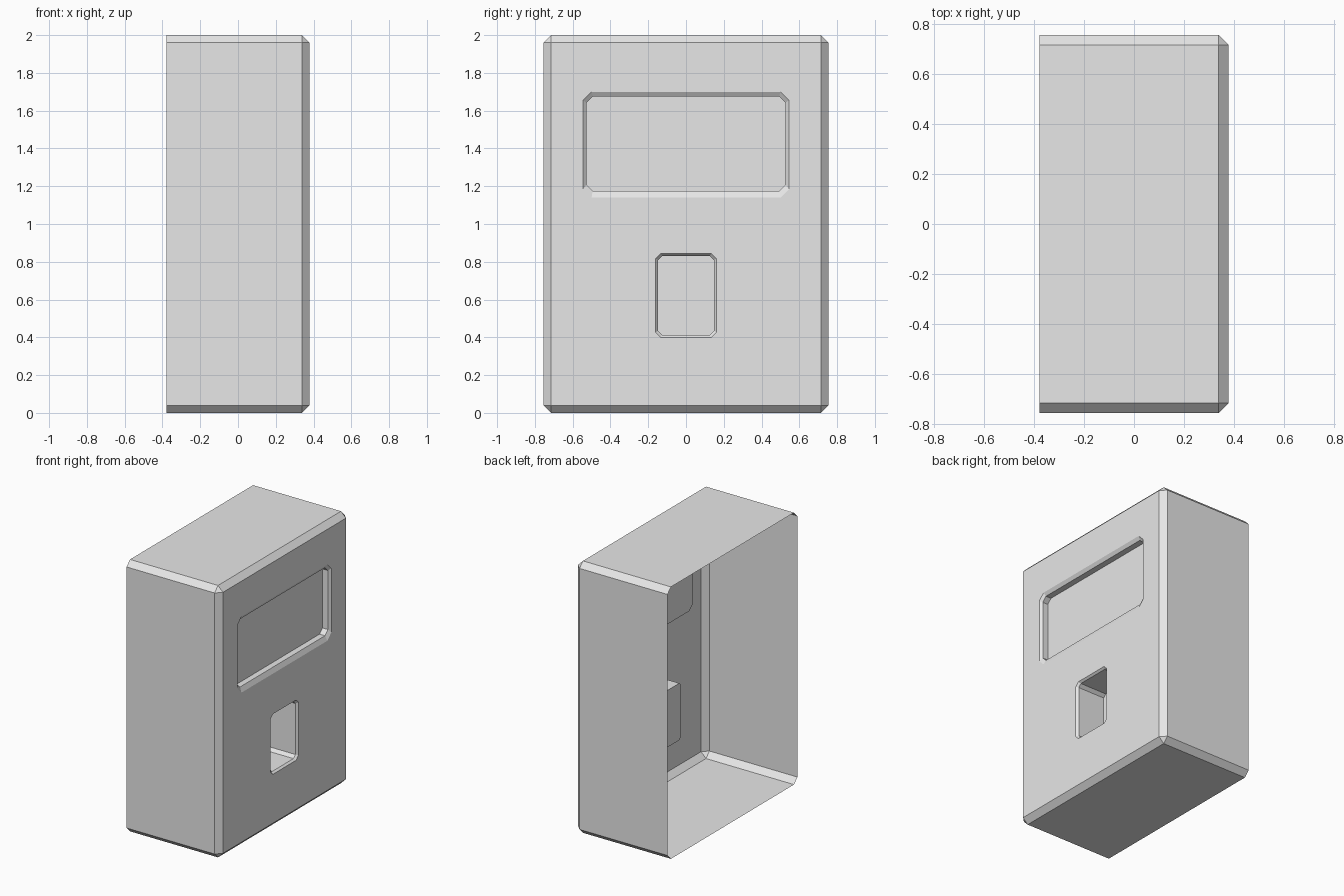
import bpy, bmesh
from mathutils import Vector

if "Cube" in bpy.data.objects:
    bpy.data.objects.remove(bpy.data.objects["Cube"])

HX, HY, H, CH = 0.378, 0.755, 2.0, 0.04   # half depth, half width, height, chamfer


def cut_corner_rect(bm, x, hy, z0, z1, c):
    """Ring of eight vertices: a rectangle with cut corners in the plane x."""
    pts = [(-hy + c, z0), (hy - c, z0), (hy, z0 + c), (hy, z1 - c),
           (hy - c, z1), (-hy + c, z1), (-hy, z1 - c), (-hy, z0 + c)]
    return [bm.verts.new((x, y, z)) for y, z in pts]


def recess(bm, outer, inner, lip, depth):
    """Pocket in the front panel: bevelled lip, straight walls, flat back."""
    rings = [cut_corner_rect(bm, HX, *outer),
             cut_corner_rect(bm, HX - lip, *inner),
             cut_corner_rect(bm, HX - depth, *inner)]
    for a, b in zip(rings, rings[1:]):
        for i in range(8):
            j = (i + 1) % 8
            bm.faces.new((a[i], a[j], b[j], b[i]))
    bm.faces.new(rings[-1])
    r = rings[0]
    return [bm.edges.get((r[i], r[(i + 1) % 8])) for i in range(8)]


# Shell: box with open back, chamfered front and long edges
bm = bmesh.new()
bmesh.ops.create_cube(bm, size=1)
for v in bm.verts:
    v.co = Vector((v.co.x * 2 * HX, v.co.y * 2 * HY, (v.co.z + 0.5) * H))
edges = [e for e in bm.edges if max(v.co.x for v in e.verts) > 0]
bmesh.ops.bevel(bm, geom=edges, offset=CH, offset_type='OFFSET', segments=1,
                profile=0.5, affect='EDGES')
bm.normal_update()
back = [f for f in bm.faces if f.normal.x < -0.9]
bmesh.ops.delete(bm, geom=back, context='FACES_ONLY')

# Front panel is refilled around the two pockets
front = max(bm.faces, key=lambda f: f.normal.x)
rim = list(front.edges)
bmesh.ops.delete(bm, geom=[front], context='FACES_ONLY')

# Wide upper recess and deep lower slot
rim += recess(bm, (0.545, 1.14, 1.70, 0.045), (0.527, 1.175, 1.675, 0.033), 0.016, 0.06)
rim += recess(bm, (0.162, 0.40, 0.843, 0.027), (0.148, 0.412, 0.831, 0.022), 0.015, 0.235)
bmesh.ops.triangle_fill(bm, use_beauty=True, use_dissolve=False, edges=rim,
                        normal=(1, 0, 0))

# Consistent outward normals
bmesh.ops.recalc_face_normals(bm, faces=bm.faces[:])
bm.normal_update()
top = max(bm.faces, key=lambda f: f.calc_center_median().z)
if top.normal.z < 0:
    bmesh.ops.reverse_faces(bm, faces=bm.faces[:])

mesh = bpy.data.meshes.new("wall_cabinet")
bm.to_mesh(mesh)
bm.free()
obj = bpy.data.objects.new("wall_cabinet", mesh)
bpy.context.collection.objects.link(obj)

mat = bpy.data.materials.new("light_grey")
mat.diffuse_color = (0.8, 0.8, 0.8, 1)
mat.use_nodes = True
mat.node_tree.nodes["Principled BSDF"].inputs["Base Color"].default_value = mat.diffuse_color
mesh.materials.append(mat)
